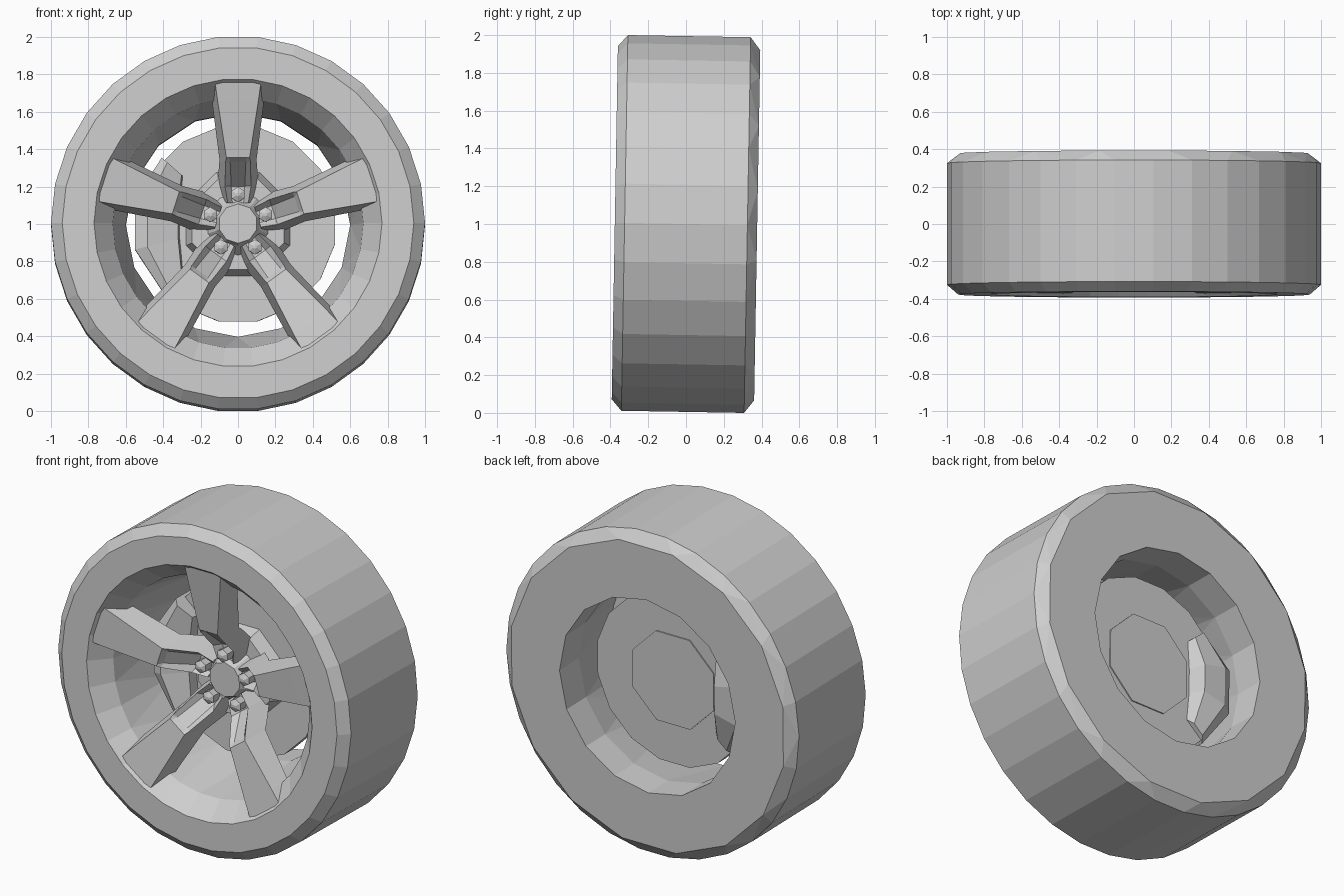
import bpy, bmesh, math
from mathutils import Matrix, Vector

cube = bpy.data.objects.get("Cube")
if cube:
    bpy.data.objects.remove(cube)

TONE = (0.62, 0.62, 0.62, 1)
grey = bpy.data.materials.new("plain grey")
grey.use_nodes = True
grey.diffuse_color = TONE
grey.node_tree.nodes["Principled BSDF"].inputs["Base Color"].default_value = TONE

# The whole wheel leans back slightly
LEAN = Matrix.Translation((0, 0, 1)) @ Matrix.Rotation(math.radians(-1), 4, "X")


def polar(r, y, deg):
    a = math.radians(deg)
    return Vector((r * math.cos(a), y, r * math.sin(a)))


def circle(r, y, n, start=0):
    return [polar(r, y, start + 360 * i / n) for i in range(n)]


def skin(bm, a, b):
    """Join two loops: quads when the counts match, else zipped triangles."""
    na, nb = len(a), len(b)
    if na == nb:
        for i in range(na):
            j = (i + 1) % na
            bm.faces.new((a[i], a[j], b[j], b[i]))
        return
    turn_a, turn_b = (math.atan2(s[0].co.z, s[0].co.x) / math.tau for s in (a, b))
    i = j = 0
    while i < na or j < nb:
        if j == nb or (i < na and turn_a + (i + 0.5) / na <= turn_b + (j + 0.5) / nb):
            bm.faces.new((a[i], a[(i + 1) % na], b[j % nb]))
            i += 1
        else:
            bm.faces.new((a[i % na], b[(j + 1) % nb], b[j]))
            j += 1


def loft(name, rings, closed=False):
    """Skin a list of point rings, capping the ends unless it closes on itself."""
    bm = bmesh.new()
    loops = [[bm.verts.new(p) for p in ring] for ring in rings]
    for a, b in zip(loops, loops[1:]):
        skin(bm, a, b)
    if closed:
        skin(bm, loops[-1], loops[0])
    else:
        bm.faces.new(loops[0])
        bm.faces.new(loops[-1])
    bmesh.ops.recalc_face_normals(bm, faces=bm.faces[:])
    bm.transform(LEAN)
    mesh = bpy.data.meshes.new(name)
    bm.to_mesh(mesh)
    bm.free()
    mesh.materials.append(grey)
    obj = bpy.data.objects.new(name, mesh)
    bpy.context.collection.objects.link(obj)


def lathe(name, profile, n, start=0):
    loft(name, [circle(r, y, n, start) for r, y in profile])


# Tyre and rim barrel: radius, depth, sides, start angle
tyre_profile = [
    (0.77, -0.377, 30, 0), (0.94, -0.377, 30, 0), (1.0, -0.325, 30, 0),
    (1.0, 0.325, 30, 0), (0.945, 0.377, 16, 11.25), (0.60, 0.377, 16, 0),
    (0.60, 0.19, 16, 0), (0.67, -0.26, 30, 0),
]
loft("tyre_and_rim", [circle(*row) for row in tyre_profile], closed=True)

# Brake disc and hub
lathe("brake_disc", [(0.53, 0.04), (0.53, 0.12)], 16, 11.25)
lathe("hub_carrier", [(0.265, -0.04), (0.30, 0.04), (0.30, 0.127)], 8, 22.5)
lathe("hub_centre", [(0.105, -0.13), (0.12, -0.10), (0.2, 0.0), (0.2, 0.05)], 10, 18)

# Spokes: back edge, front edge and groove edge as (half width, depth) at each radius
stations = [
    (0.77, (0.155, -0.23), (0.125, -0.362), (0.11, -0.362)),
    (0.66, (0.14, -0.22), (0.11, -0.345), (0.10, -0.345)),
    (0.35, (0.10, -0.14), (0.062, -0.295), (0.05, -0.295)),
    (0.33, (0.10, -0.11), (0.066, -0.28), (0.042, -0.26)),
    (0.20, (0.11, 0.02), (0.07, -0.15), (0.036, -0.10)),
    (0.11, (0.085, 0.02), (0.055, -0.125), (0.03, -0.10)),
]
for k in range(5):
    turn = Matrix.Rotation(math.radians(72 * k), 4, "Y")
    rings = []
    for r, *edges in stations:
        half = [Vector((w, y, r)) for w, y in edges]
        other = [Vector((-p.x, p.y, p.z)) for p in reversed(half)]
        rings.append([turn @ p for p in half + other])
    loft(f"spoke_{k + 1}", rings)

    # Wheel nut in the groove at the foot of the spoke
    centre = turn @ Vector((0, 0, 0.155))
    nut = [(0.04, -0.08), (0.04, -0.155), (0.01, -0.17)]
    loft(f"wheel_nut_{k + 1}",
         [[p + centre for p in circle(r, y, 6, 30)] for r, y in nut])

# Brake caliper wrapped around the right edge of the disc, tapering at both ends
sections = []
for deg, inner, outer, back in ((139, 0.40, 0.54, 0.15), (166, 0.33, 0.567, 0.21),
                                (194, 0.33, 0.567, 0.21), (221, 0.40, 0.54, 0.15)):
    shape = [(inner, -0.02), (0.50, -0.06), (outer, -0.03), (outer, back - 0.04),
             (0.50, back), (inner + 0.02, back), (inner - 0.02, 0.12)]
    sections.append([polar(r, y, deg) for r, y in shape])
loft("brake_caliper", sections)
